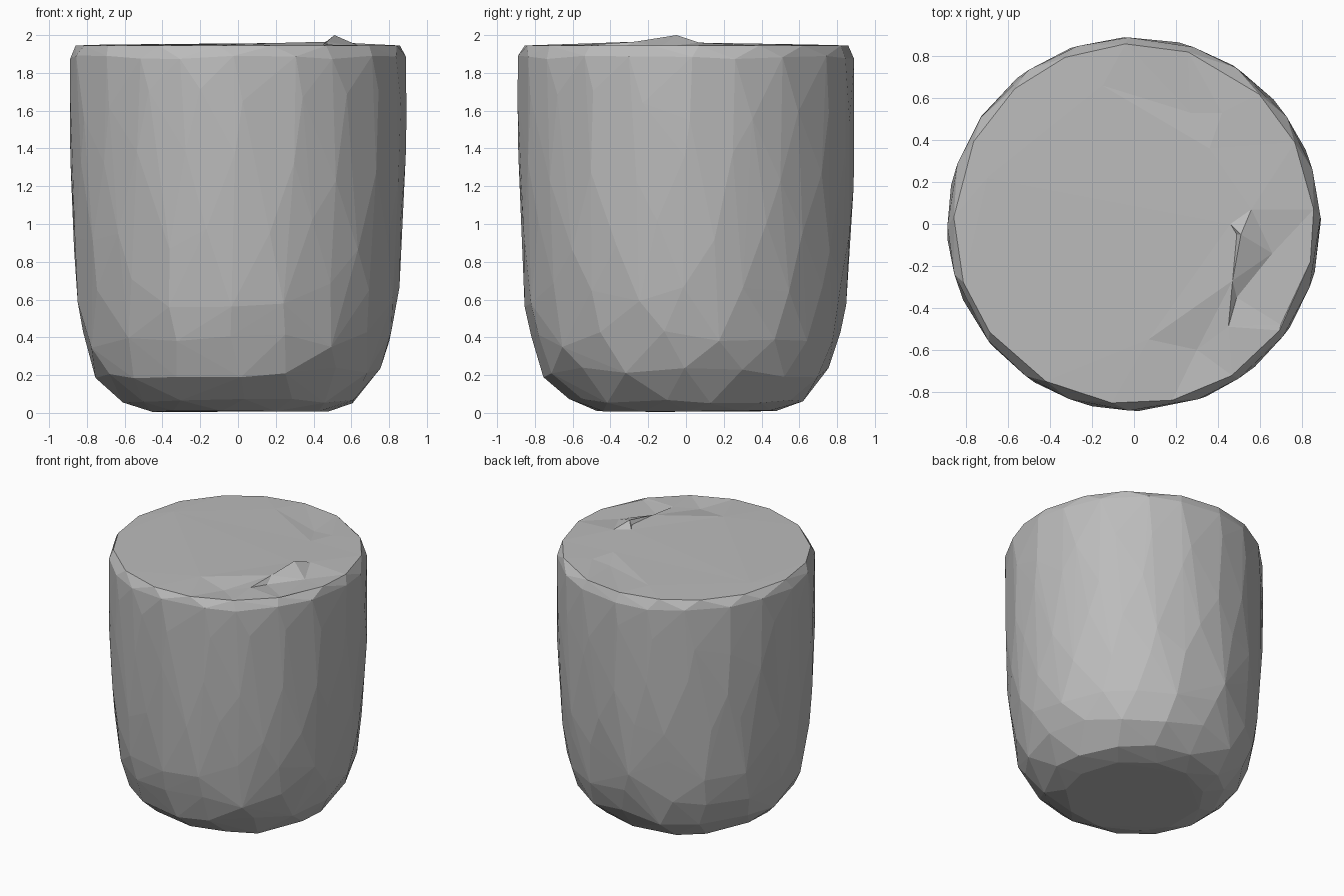
import bpy, bmesh, math, random
from mathutils import Vector
from mathutils.geometry import delaunay_2d_cdt

random.seed(4)
cube = bpy.data.objects.get("Cube")
if cube:
    bpy.data.objects.remove(cube)

GREY = (0.5, 0.5, 0.5, 1)
clay = bpy.data.materials.new("plain grey")
clay.use_nodes = True
clay.diffuse_color = GREY
clay.node_tree.nodes["Principled BSDF"].inputs["Base Color"].default_value = GREY


def add_object(name, bm):
    mesh = bpy.data.meshes.new(name)
    bm.to_mesh(mesh)
    bm.free()
    mesh.materials.append(clay)
    obj = bpy.data.objects.new(name, mesh)
    bpy.context.collection.objects.link(obj)


def ring(radius, z, sides, turn=0, wobble=0.0, lift=0.0):
    """Points on a circle, shifted a little for a hand-cut look."""
    step = math.tau / sides
    points = []
    for i in range(sides):
        a = step * (i + turn + random.uniform(-wobble, wobble))
        points.append(Vector((radius * math.cos(a), radius * math.sin(a),
                              z + random.uniform(-lift, lift))))
    return points


# Body: hull of irregular rings, rounded at the base, nearly straight above
# Each entry: radius, height, sides, turn, height variation
profile = [(0.48, 0.01, 11, 0, 0.005), (0.62, 0.06, 14, 0.5, 0.015),
           (0.755, 0.21, 16, 0, 0.03), (0.82, 0.39, 17, 0.5, 0.05),
           (0.855, 0.64, 19, 0, 0.08), (0.875, 0.95, 20, 0.5, 0.1),
           (0.888, 1.3, 20, 0, 0.1), (0.892, 1.62, 20, 0.2, 0.1),
           (0.89, 1.88, 20, 0, 0.012)]
rim = ring(0.86, 1.945, 17, 0.3, 0.15)
bm = bmesh.new()
for radius, z, sides, turn, lift in profile:
    for p in ring(radius, z, sides, turn, 0.15, lift):
        bm.verts.new(p)
for p in rim:
    bm.verts.new(p)
bmesh.ops.convex_hull(bm, input=bm.verts)
bmesh.ops.delete(bm, geom=[v for v in bm.verts if not v.link_faces], context='VERTS')
top = [f for f in bm.faces if f.normal.z > 0.99]
bmesh.ops.delete(bm, geom=top, context='FACES')
add_object("body", bm)

# Top: nearly flat sheet with shallow dents and a crumpled fold near the rim
creases = [(-0.15, 0.66, 1.95), (0.27, 0.53, 1.94), (0.42, 0.53, 1.95),
           (0.36, 0.36, 1.955), (-0.7, 0.22, 1.95), (0.46, 0.0, 1.96),
           (0.49, -0.05, 1.97), (0.51, -0.05, 2.0), (0.56, 0.07, 1.96),
           (0.47, -0.27, 1.965), (0.49, -0.35, 1.93), (0.66, -0.14, 1.935),
           (0.07, -0.55, 1.955), (0.3, -0.6, 1.93), (0.45, -0.49, 1.95),
           (0.7, -0.48, 1.94)]
sheet = rim + [Vector(p) for p in creases]
flat, _, triangles, *_ = delaunay_2d_cdt([p.to_2d() for p in sheet], [], [], 0, 1e-5)
bm = bmesh.new()
corners = [bm.verts.new(p) for p in sheet]
for tri in triangles:
    bm.faces.new([corners[i] for i in tri])
bmesh.ops.recalc_face_normals(bm, faces=bm.faces)
if sum(f.normal.z for f in bm.faces) < 0:
    bmesh.ops.reverse_faces(bm, faces=bm.faces)
add_object("crumpled_top", bm)
